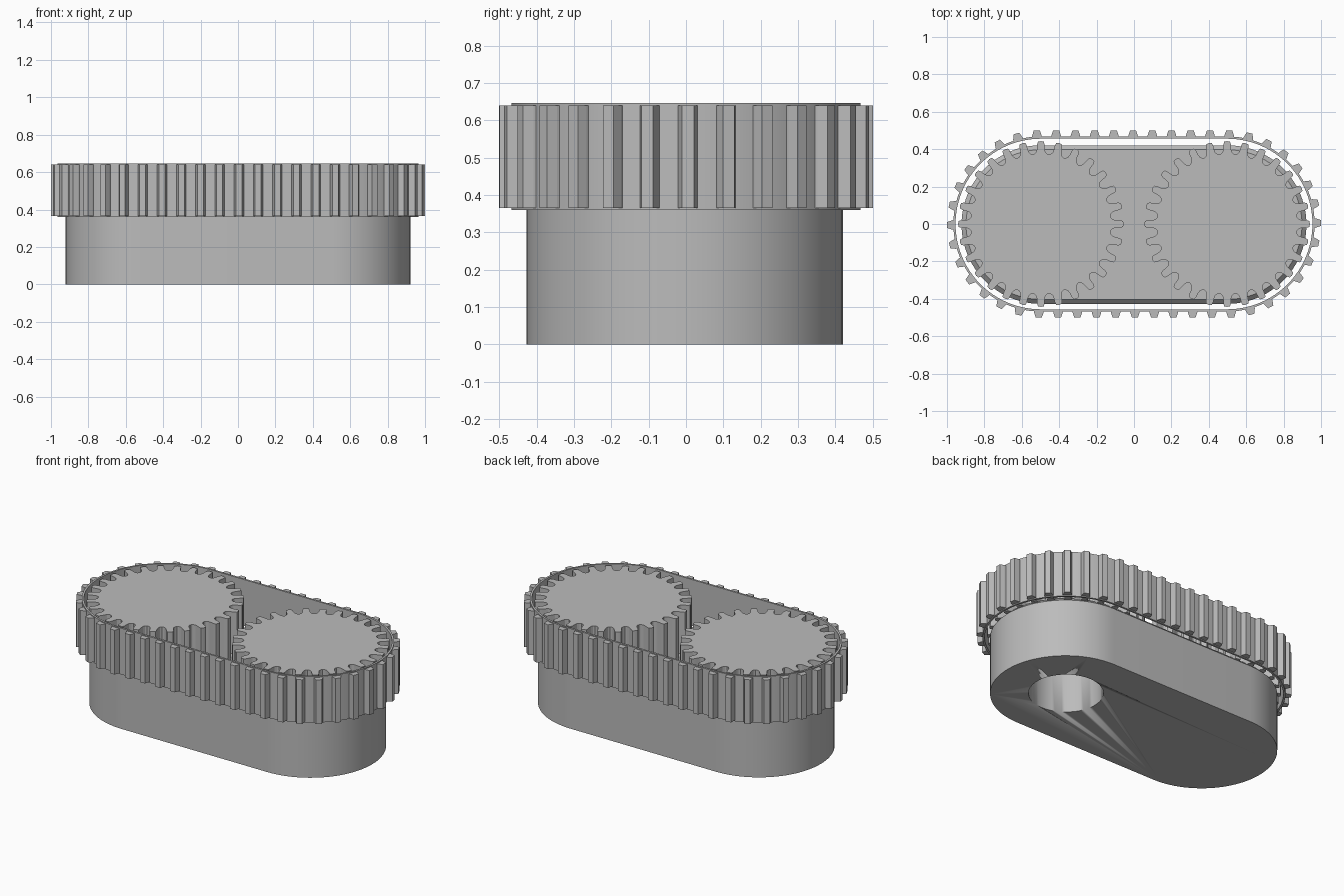
import bpy, bmesh, math
from mathutils import Vector

old = bpy.data.objects.get("Cube")
if old:
    bpy.data.objects.remove(old, do_unlink=True)

C = 0.498            # pulley centre distance from the middle
BELT_R = 0.468       # outer radius of the belt band
GEAR_TEETH, BELT_TEETH = 28, 48

grey = bpy.data.materials.new("plain grey")
grey.use_nodes = True
colour = (0.5, 0.5, 0.5, 1)
grey.diffuse_color = colour
grey.node_tree.nodes["Principled BSDF"].inputs["Base Color"].default_value = colour


def stadium(r, n=48):
    """Counter-clockwise outline of two half circles joined by straight runs."""
    pts = []
    for cx, start in ((C, -math.pi / 2), (-C, math.pi / 2)):
        for i in range(n + 1):
            a = start + math.pi * i / n
            pts.append((cx + r * math.cos(a), r * math.sin(a)))
    return pts


def add_loft(bm, loops, caps=True, closed=False):
    """Bridge a list of (outline, z) loops, with end caps or as a closed ring."""
    rows = [[bm.verts.new((x, y, z)) for x, y in pts] for pts, z in loops]
    pairs = list(zip(rows, rows[1:]))
    if closed:
        pairs.append((rows[-1], rows[0]))
    for a, b in pairs:
        n = len(a)
        for i in range(n):
            j = (i + 1) % n
            bm.faces.new((a[i], a[j], b[j], b[i]))
    if caps:
        bm.faces.new(rows[0][::-1])
        bm.faces.new(rows[-1])


def make_object(name, bm, smooth_angle=25):
    bmesh.ops.recalc_face_normals(bm, faces=bm.faces)
    mesh = bpy.data.meshes.new(name)
    bm.to_mesh(mesh)
    bm.free()
    mesh.materials.append(grey)
    ob = bpy.data.objects.new(name, mesh)
    bpy.context.collection.objects.link(ob)
    bpy.ops.object.select_all(action='DESELECT')
    ob.select_set(True)
    bpy.context.view_layer.objects.active = ob
    bpy.ops.object.shade_smooth_by_angle(angle=math.radians(smooth_angle))
    return ob


# Base block with a chamfered upper rim
bm = bmesh.new()
add_loft(bm, [(stadium(0.424), 0), (stadium(0.424), 0.36), (stadium(0.4), 0.384)])
base = make_object("base", bm)
base.location.y = -0.003

# Shaft bore in the underside, below one pulley
bm = bmesh.new()
circle = [(C + 0.21 * math.cos(math.tau * i / 64), 0.21 * math.sin(math.tau * i / 64))
          for i in range(64)]
add_loft(bm, [(circle, -0.1), (circle, 0.36)])
cutter = make_object("bore_cutter", bm)
cutter.hide_render = True
bore = base.modifiers.new("shaft bore", 'BOOLEAN')
bore.operation = 'DIFFERENCE'
bore.solver = 'EXACT'
bore.object = cutter
bpy.context.view_layer.objects.active = base
bpy.ops.object.modifier_apply(modifier=bore.name)
bpy.data.objects.remove(cutter, do_unlink=True)


# Toothed pulleys: flat tips with rounded valleys, (fraction of pitch, radius)
def gear_outline(cx):
    tooth = [(-0.16, 0.440), (0.0, 0.443), (0.16, 0.440), (0.21, 0.425),
             (0.225, 0.405), (0.27, 0.388), (0.37, 0.378), (0.5, 0.374),
             (0.63, 0.378), (0.73, 0.388), (0.775, 0.405), (0.79, 0.425)]
    pts = []
    for k in range(GEAR_TEETH):
        for f, r in tooth:
            a = math.tau * (k + f) / GEAR_TEETH
            pts.append((cx + r * math.cos(a), r * math.sin(a)))
    return pts


for name, cx in (("left_pulley", C), ("right_pulley", -C)):
    bm = bmesh.new()
    outline = gear_outline(cx)
    add_loft(bm, [(outline, 0.365), (outline, 0.643)])
    make_object(name, bm)

# Thin belt band
bm = bmesh.new()
outer, inner = stadium(BELT_R), stadium(BELT_R - 0.012)
add_loft(bm, [(outer, 0.36), (outer, 0.646), (inner, 0.646), (inner, 0.36)],
         caps=False, closed=True)
make_object("belt_band", bm)


def belt_point(s):
    """Position and outward normal at arc length s, from the top middle going -x."""
    half = 2 * C + math.pi * BELT_R
    s %= 2 * half
    sign = 1
    if s >= half:
        s, sign = s - half, -1
    if s < C:
        p, n = Vector((-s, BELT_R)), Vector((0, 1))
    elif s < C + math.pi * BELT_R:
        a = math.pi / 2 + (s - C) / BELT_R
        n = Vector((math.cos(a), math.sin(a)))
        p = Vector((-C, 0)) + n * BELT_R
    else:
        p, n = Vector((-C + s - C - math.pi * BELT_R, -BELT_R)), Vector((0, -1))
    return p * sign, n * sign


# Trapezoid teeth around the outside of the belt
bm = bmesh.new()
pitch = (4 * C + math.tau * BELT_R) / BELT_TEETH
for k in range(BELT_TEETH):
    p, n = belt_point(0.005 + k * pitch)
    t = Vector((-n.y, n.x))
    shape = [p + t * w + n * h for w, h in
             ((0.027, -0.006), (0.025, 0.006), (0.016, 0.033),
              (-0.016, 0.033), (-0.025, 0.006), (-0.027, -0.006))]
    add_loft(bm, [(shape, 0.366), (shape, 0.64)])
make_object("belt_teeth", bm, 5)
